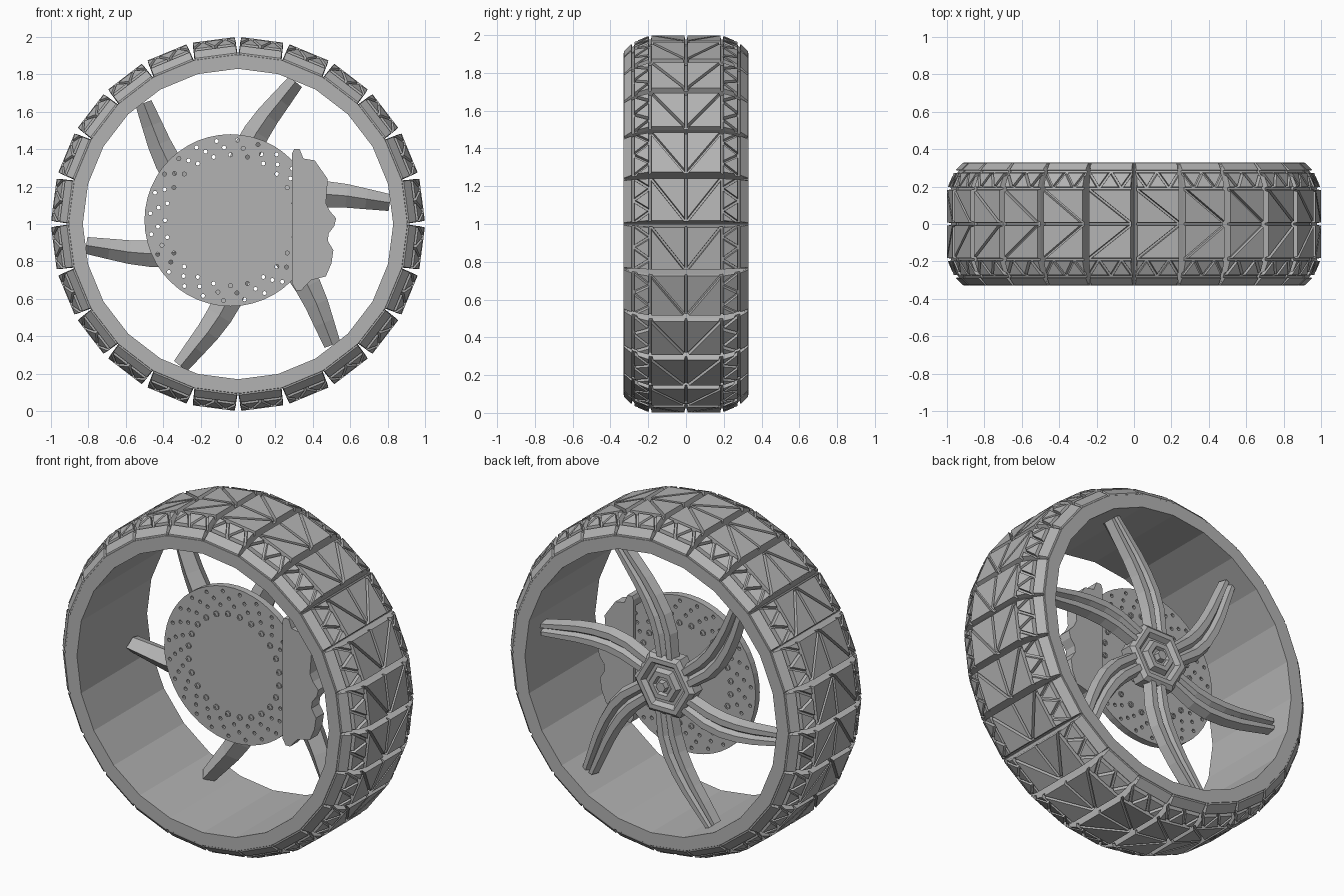
import bpy, bmesh, math
from mathutils import Matrix, Vector

cube = bpy.data.objects.get("Cube")
if cube:
    bpy.data.objects.remove(cube, do_unlink=True)

grey = bpy.data.materials.new("mid_grey")
grey.use_nodes = True
colour = (0.45, 0.45, 0.45, 1)
grey.diffuse_color = colour
grey.node_tree.nodes["Principled BSDF"].inputs["Base Color"].default_value = colour

SEGMENTS = 24
AXLE = Vector((0, 0, 1))
DISC = Vector((-0.04, 0, 1.02))


def finish(name, bm):
    bmesh.ops.remove_doubles(bm, verts=bm.verts, dist=1e-5)
    bmesh.ops.recalc_face_normals(bm, faces=bm.faces)
    mesh = bpy.data.meshes.new(name)
    bm.to_mesh(mesh)
    bm.free()
    mesh.materials.append(grey)
    obj = bpy.data.objects.new(name, mesh)
    bpy.context.collection.objects.link(obj)
    return obj


def loft(bm, rings, closed=False, caps=False):
    """Skin a list of point rings of equal length."""
    loops = [[bm.verts.new(p) for p in ring] for ring in rings]
    n = len(loops[0])
    pairs = list(zip(loops, loops[1:]))
    if closed:
        pairs.append((loops[-1], loops[0]))
    for a, b in pairs:
        for i in range(n):
            j = (i + 1) % n
            bm.faces.new((a[i], a[j], b[j], b[i]))
    if caps:
        bm.faces.new(loops[0])
        bm.faces.new(loops[-1])


def polar(r, angle, y=0):
    return Vector((r * math.cos(angle), y, r * math.sin(angle)))


def lathe(bm, profile, sides, centre, closed=False, caps=False):
    """Turn a (radius, y) profile about a line along y."""
    rings = [[centre + polar(r, math.tau * i / sides, y) for i in range(sides)]
             for r, y in profile]
    loft(bm, rings, closed, caps)


# Wheel barrel
bm = bmesh.new()
lathe(bm, [(0.83, -0.33), (0.905, -0.33), (0.905, 0.33), (0.83, 0.33)],
      SEGMENTS, AXLE, closed=True)
finish("wheel_barrel", bm)

# Tread: one segment of grooved blocks, repeated round the wheel
HALF, MID, SHOULDER, EDGE = 0.12, 0.19, 0.28, 0.33
FLOOR = 0.89


def tread_height(y):
    y = abs(y)
    if y <= MID:
        return 0.993
    if y <= SHOULDER:
        return 0.993 - 0.038 * (y - MID) / (SHOULDER - MID)
    return 0.955 - 0.05 * (y - SHOULDER) / (EDGE - SHOULDER)


def inset(points, gap):
    """Move each edge of a convex outline inward by gap."""
    pts = [Vector(p) for p in points]
    n = len(pts)
    area = sum(pts[i].x * pts[(i + 1) % n].y - pts[i].y * pts[(i + 1) % n].x for i in range(n))
    turn = 1 if area > 0 else -1
    normals = []
    for i in range(n):
        d = (pts[(i + 1) % n] - pts[i]).normalized()
        normals.append(Vector((-d.y, d.x)) * turn)
    return [p + (normals[i - 1] + normals[i]) * gap / (1 + normals[i - 1].dot(normals[i]))
            for i, p in enumerate(pts)]


# Outlines as (distance along the tread, y) for one side
chevron = [[(-HALF, 0), (-HALF, MID), (HALF, 0)],
           [(-HALF, MID), (HALF, MID), (HALF, 0)]]
lattice = [[(-HALF, MID), (-HALF, SHOULDER), (-HALF / 2, MID)],
           [(HALF, MID), (HALF, SHOULDER), (HALF / 2, MID)],
           [(-HALF, SHOULDER), (0, SHOULDER), (-HALF / 2, MID)],
           [(0, SHOULDER), (HALF, SHOULDER), (HALF / 2, MID)],
           [(-HALF / 2, MID), (HALF / 2, MID), (0, SHOULDER)]]
border = [[(-HALF, SHOULDER), (HALF, SHOULDER), (HALF, EDGE + 0.005), (-HALF, EDGE + 0.005)]]

bm = bmesh.new()
for k in range(SEGMENTS):
    angle = math.tau * (k + 0.5) / SEGMENTS
    out, along = polar(1, angle), polar(1, angle - math.pi / 2)

    def place(s, y, h):
        return AXLE + out * h + along * s + Vector((0, y, 0))

    # Solid block under the grooves
    stations = [-EDGE, -SHOULDER, -MID, MID, SHOULDER, EDGE]
    rings = []
    for y in stations:
        top = max(tread_height(y) - 0.022, FLOOR + 0.008)
        rings.append([place(-0.117, y, FLOOR), place(0.117, y, FLOOR),
                      place(0.114, y, top), place(-0.114, y, top)])
    loft(bm, rings, caps=True)
    # Raised pads
    for side in (-1, 1):
        for outline in chevron + lattice + border:
            flat = [(s, y * side) for s, y in outline]
            low, high = inset(flat, 0.005), inset(flat, 0.008)
            loft(bm, [[place(p.x, p.y, tread_height(p.y) - 0.024) for p in low],
                      [place(p.x, p.y, tread_height(p.y)) for p in high]], caps=True)
finish("tyre_tread", bm)

# Six swept spokes with a channel along the back
path = [(0.14, 33, 0.065), (0.3, 27, 0.075), (0.4, 23, 0.075), (0.5, 18.5, 0.07),
        (0.6, 14.5, 0.063), (0.7, 11, 0.055), (0.82, 8, 0.045)]
section = [(-1, 0.16), (-0.75, 0.21), (-0.25, 0.21), (0, 0.185),
           (0.25, 0.21), (0.75, 0.21), (1, 0.16), (0, 0.11)]
centres = [polar(r, math.radians(a)) for r, a, w in path]
bm = bmesh.new()
for k in range(6):
    spin = Matrix.Rotation(math.tau * k / 6, 3, "Y")
    rings = []
    for i, (r, a, w) in enumerate(path):
        run = centres[min(i + 1, len(path) - 1)] - centres[max(i - 1, 0)]
        across = run.cross(Vector((0, 1, 0))).normalized()
        rings.append([AXLE + spin @ (centres[i] + across * u * w + Vector((0, y, 0)))
                      for u, y in section])
    loft(bm, rings, caps=True)
finish("spokes", bm)

# Stepped hexagonal hub with centre nut
bm = bmesh.new()
lathe(bm, [(0, 0.05), (0.12, 0.05), (0.14, 0.1), (0.2, 0.13), (0.2, 0.2), (0.175, 0.22),
           (0.145, 0.22), (0.125, 0.195), (0.105, 0.195), (0.09, 0.225), (0.06, 0.225),
           (0.05, 0.21), (0.035, 0.21), (0.03, 0.24), (0, 0.24)], 6, AXLE)
finish("hub", bm)

# Brake disc with swirled rows of drilled holes
bm = bmesh.new()
lathe(bm, [(0.46, 0.02), (0.46, 0.06)], 48, DISC, caps=True)
disc = finish("brake_disc", bm)
bm = bmesh.new()
for k in range(SEGMENTS):
    for step in range(3):
        spot = polar(0.35 + 0.04 * step, math.radians(15 * k + 5 * step))
        lathe(bm, [(0.011, -0.02), (0.011, 0.1)], 8, DISC + spot, caps=True)
drills = finish("drill_cutter", bm)
drills.hide_render = True
cut = disc.modifiers.new("holes", "BOOLEAN")
cut.operation = "DIFFERENCE"
cut.solver = "EXACT"
cut.object = drills
depsgraph = bpy.context.evaluated_depsgraph_get()
drilled = bpy.data.meshes.new_from_object(disc.evaluated_get(depsgraph))
disc.modifiers.clear()
disc.data = drilled
bpy.data.objects.remove(drills, do_unlink=True)

# Ring of hollow rivets through the disc
bm = bmesh.new()
for k in range(SEGMENTS):
    spot = DISC + polar(0.3, math.tau * (k + 0.5) / SEGMENTS)
    lathe(bm, [(0.017, 0.013), (0.017, 0.067), (0.009, 0.067), (0.009, 0.061),
               (0, 0.061), (0, 0.019), (0.009, 0.019), (0.009, 0.013)], 10, spot, closed=True)
finish("disc_rivets", bm)

# Brake caliper with a wavy outer edge
outline = [(0.29, 1.38), (0.3, 1.4), (0.33, 1.4), (0.35, 1.35), (0.41, 1.34), (0.48, 1.24),
           (0.47, 1.11), (0.49, 1.07), (0.525, 1.03), (0.515, 0.99), (0.485, 0.95),
           (0.48, 0.91), (0.51, 0.86), (0.5, 0.79), (0.47, 0.72), (0.39, 0.7),
           (0.36, 0.67), (0.34, 0.645), (0.31, 0.645), (0.29, 0.68)]
bm = bmesh.new()
loft(bm, [[(x, y, z) for x, z in outline] for y in (0.005, 0.08)], caps=True)
finish("brake_caliper", bm)
